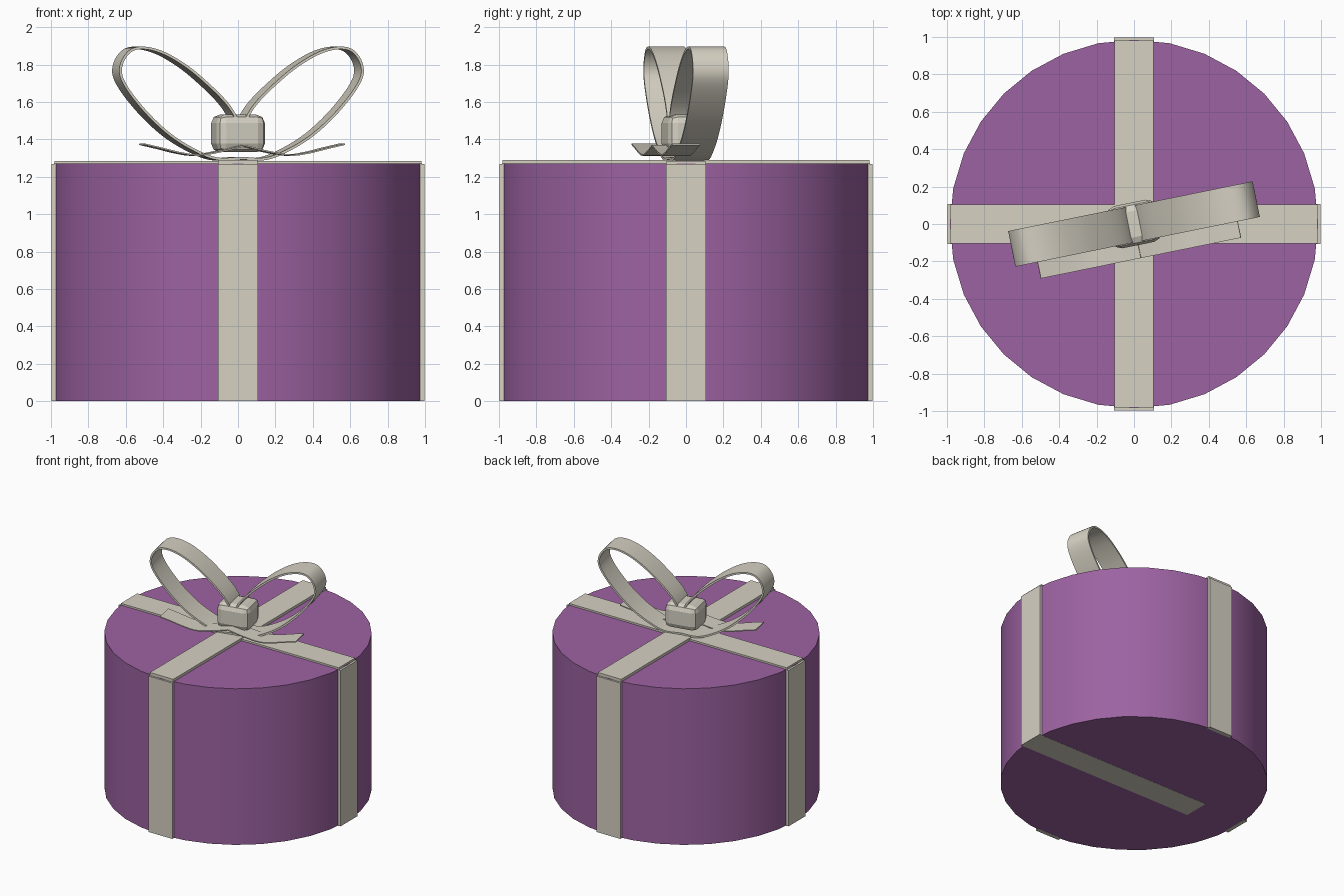
import bpy, bmesh, math
from mathutils import Matrix, Vector

cube = bpy.data.objects.get("Cube")
if cube:
    bpy.data.objects.remove(cube, do_unlink=True)


def material(name, rgb):
    m = bpy.data.materials.new(name)
    m.use_nodes = True
    m.diffuse_color = (*rgb, 1)
    m.node_tree.nodes["Principled BSDF"].inputs["Base Color"].default_value = (*rgb, 1)
    return m


PURPLE = material("purple paper", (0.335, 0.124, 0.36))
CREAM = material("cream ribbon", (0.67, 0.635, 0.545))
BOW_TURN = math.radians(11.5)


def finish(name, bm, mat, smooth=None):
    mesh = bpy.data.meshes.new(name)
    bmesh.ops.recalc_face_normals(bm, faces=bm.faces)
    bm.to_mesh(mesh)
    bm.free()
    mesh.materials.append(mat)
    ob = bpy.data.objects.new(name, mesh)
    bpy.context.collection.objects.link(ob)
    if smooth:
        bpy.ops.object.select_all(action='DESELECT')
        ob.select_set(True)
        bpy.context.view_layer.objects.active = ob
        bpy.ops.object.shade_smooth_by_angle(angle=math.radians(smooth))
    return ob


def box(name, low, high, mat, turn=0, bevel=0, segments=1):
    low, high = Vector(low), Vector(high)
    bm = bmesh.new()
    bmesh.ops.create_cube(bm, size=1)
    bmesh.ops.scale(bm, vec=high - low, verts=bm.verts)
    bmesh.ops.translate(bm, vec=(low + high) / 2, verts=bm.verts)
    if bevel:
        bmesh.ops.bevel(bm, geom=bm.edges[:], offset=bevel, segments=segments,
                        profile=0.5, affect='EDGES')
    bmesh.ops.rotate(bm, matrix=Matrix.Rotation(turn, 3, 'Z'), verts=bm.verts)
    return finish(name, bm, mat)


def smooth_path(points, steps=5):
    """Pass a soft curve through the given points."""
    p = [Vector(q) for q in points]
    p = [2 * p[0] - p[1]] + p + [2 * p[-1] - p[-2]]
    path = []
    for a, b, c, d in zip(p, p[1:], p[2:], p[3:]):
        for i in range(steps):
            t = i / steps
            path.append(0.5 * (2 * b + (c - a) * t + (2 * a - 5 * b + 4 * c - d) * t * t
                               + (3 * b - a - 3 * c + d) * t ** 3))
    return path + [p[-2]]


def strap(name, points, y0, y1, side, thickness):
    """Thin ribbon that follows a profile and is turned with the bow."""
    path = smooth_path(points)
    tangents = [(path[min(i + 1, len(path) - 1)] - path[max(i - 1, 0)]).normalized()
                for i in range(len(path))]
    bm = bmesh.new()
    rows = []
    for q, t in zip(path, tangents):
        n = Vector((-t.y, t.x)) * thickness / 2
        rows.append([bm.verts.new((side * r.x, y, r.y))
                     for r, y in ((q + n, y0), (q + n, y1), (q - n, y1), (q - n, y0))])
    for a, b in zip(rows, rows[1:]):
        for k in range(4):
            j = (k + 1) % 4
            bm.faces.new((a[k], a[j], b[j], b[k]))
    bm.faces.new(rows[0])
    bm.faces.new(rows[-1])
    bmesh.ops.rotate(bm, matrix=Matrix.Rotation(BOW_TURN, 3, 'Z'), verts=bm.verts)
    return finish(name, bm, CREAM, 40)


# Round box
bm = bmesh.new()
bmesh.ops.create_cone(bm, cap_ends=True, segments=32, radius1=0.985, radius2=0.985, depth=1.269)
bmesh.ops.translate(bm, vec=(0, 0, 0.6355), verts=bm.verts)
finish("round_box", bm, PURPLE, 30)

# Ribbons down the four sides
for i, side in enumerate(("left", "back", "right", "front")):
    box(f"{side}_side_ribbon", (0.965, -0.108, 0), (0.997, 0.108, 1.267), CREAM, i * math.pi / 2)

# Ribbons across the lid and underneath
box("lid_ribbon_across", (-0.98, -0.105, 1.265), (0.98, 0.105, 1.284), CREAM)
box("lid_ribbon_lengthwise", (-0.105, -0.982, 1.265), (0.105, 0.982, 1.291), CREAM)
box("base_ribbon", (-0.6, -0.105, 0), (0.97, 0.105, 0.006), CREAM)

# Bow loops and tails
loop = [(0.0, 1.44), (0.04, 1.535), (0.1, 1.615), (0.2, 1.71), (0.3, 1.79), (0.42, 1.86),
        (0.53, 1.889), (0.61, 1.87), (0.658, 1.79), (0.64, 1.7), (0.53, 1.555),
        (0.39, 1.425), (0.25, 1.34), (0.13, 1.296), (0.0, 1.3)]
tail = [(0.0, 1.367), (0.12, 1.337), (0.25, 1.316), (0.35, 1.328), (0.45, 1.352), (0.546, 1.374)]
for label, side in (("left", 1), ("right", -1)):
    strap(f"{label}_bow_loop", loop, -0.097, 0.097, side, 0.014)
    strap(f"{label}_bow_tail", tail, -0.186, -0.035, side, 0.008)

# Knot
box("bow_knot", (-0.132, -0.115, 1.332), (0.132, 0.115, 1.532), CREAM, BOW_TURN, 0.045, 2)
